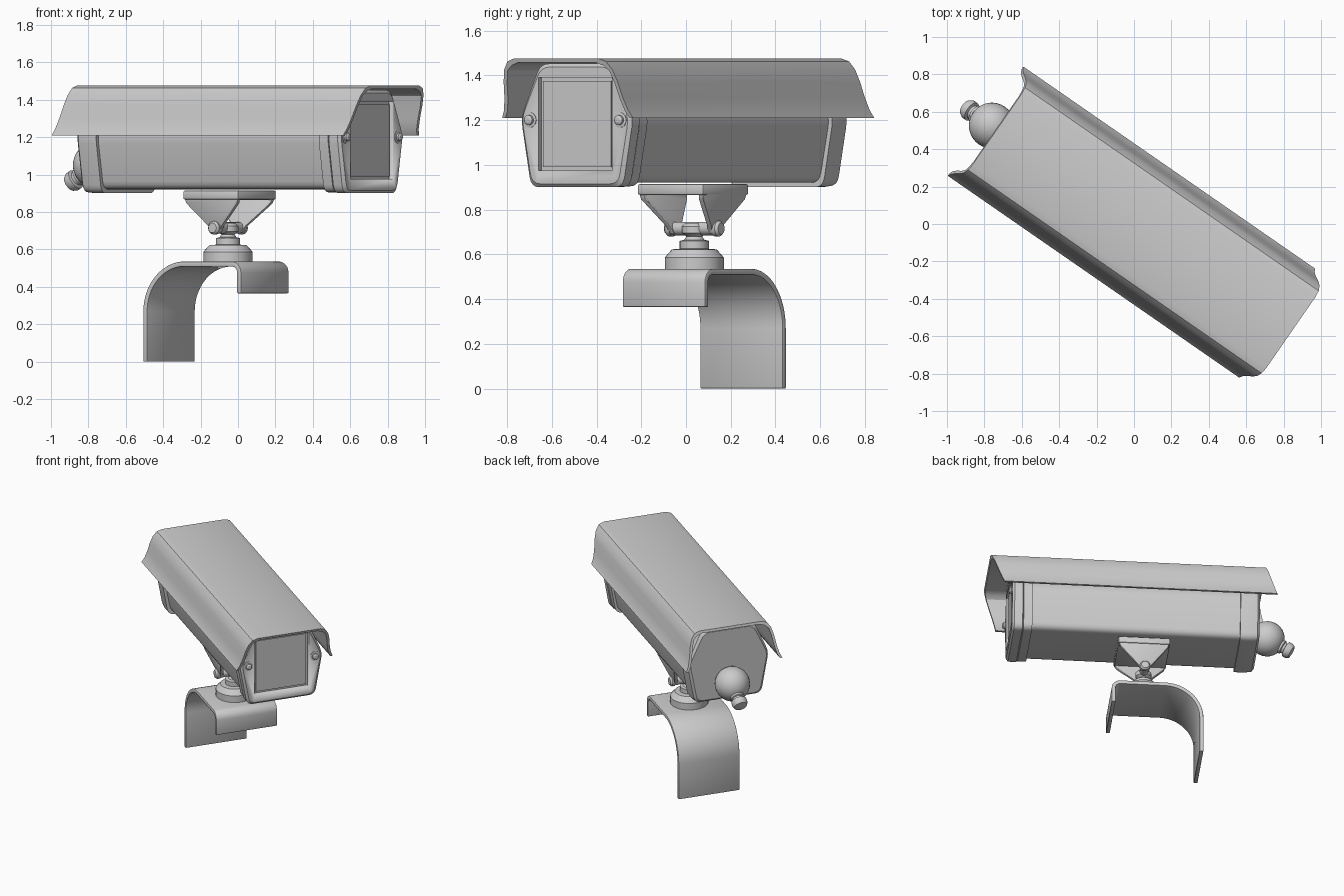
import bpy, bmesh, math
from mathutils import Matrix, Vector

if "Cube" in bpy.data.objects:
    bpy.data.objects.remove(bpy.data.objects["Cube"])

# Local frame: +x runs along the camera to the lens end; everything is turned at the end
TURN = Matrix.Rotation(math.radians(-34.7), 4, 'Z')


def finish(bm, name, bevel=0.0, segs=2, angle=30):
    """Turn a bmesh into a shaded object in its final direction."""
    bmesh.ops.recalc_face_normals(bm, faces=bm.faces[:])
    bm.transform(TURN)
    me = bpy.data.meshes.new(name)
    bm.to_mesh(me)
    bm.free()
    ob = bpy.data.objects.new(name, me)
    bpy.context.collection.objects.link(ob)
    bpy.ops.object.select_all(action='DESELECT')
    ob.select_set(True)
    bpy.context.view_layer.objects.active = ob
    if bevel:
        m = ob.modifiers.new("bevel", 'BEVEL')
        m.width, m.segments, m.limit_method = bevel, segs, 'ANGLE'
        m.angle_limit = math.radians(35)
        bpy.ops.object.modifier_apply(modifier=m.name)
    bpy.ops.object.shade_smooth_by_angle(angle=math.radians(angle))
    return ob


def loft(rings, name, **kw):
    """Skin closed rings of points and cap both ends."""
    bm = bmesh.new()
    vs = [[bm.verts.new(p) for p in r] for r in rings]
    n = len(rings[0])
    for a, b in zip(vs, vs[1:]):
        for i in range(n):
            j = (i + 1) % n
            bm.faces.new((a[i], a[j], b[j], b[i]))
    bm.faces.new(vs[0])
    bm.faces.new(vs[-1])
    return finish(bm, name, **kw)


def lathe(profile, base, axis, name, n=32, angle=30):
    """Spin (radius, height) pairs around an axis starting at base."""
    rot = Vector((0, 0, 1)).rotation_difference(Vector(axis)).to_matrix()
    rings = [[Vector(base) + rot @ Vector((r * math.cos(2 * math.pi * i / n),
                                           r * math.sin(2 * math.pi * i / n), h))
              for i in range(n)] for r, h in profile]
    return loft(rings, name, angle=angle)


def box(x0, x1, y0, y1, z0, z1, name, **kw):
    return loft([[(x, y0, z0), (x, y1, z0), (x, y1, z1), (x, y0, z1)] for x in (x0, x1)],
                name, **kw)


def rounded(pts, r, n=4):
    """Round the corners of a closed 2D polygon."""
    out = []
    for i, p in enumerate(pts):
        p, a, b = Vector(p), Vector(pts[i - 1]), Vector(pts[(i + 1) % len(pts)])
        s, e = p + (a - p).normalized() * r, p + (b - p).normalized() * r
        for k in range(n + 1):
            t = k / n
            out.append(s * (1 - t) ** 2 + p * 2 * t * (1 - t) + e * t * t)
    return out


def hexagon(d=0.0):
    """Six-sided housing section, shrunk by d."""
    half = [(0.25 - d, 0.9 + d), (0.305 - d, 1.21), (0.2 - d, 1.452 - d)]
    return rounded(half + [(-y, z) for y, z in reversed(half)], 0.045)


def housing(stations, name):
    return loft([[(x, p.x, p.y) for p in hexagon(d)] for x, d in stations], name)


# Housing body and end caps
housing([(-0.73, 0.02), (0.75, 0.02)], "camera_body")
housing([(-0.85, 0.02), (-0.835, 0.005), (-0.78, 0.0), (-0.715, 0.0)], "rear_cap")
housing([(0.73, 0.004), (0.79, 0.004)], "front_collar")
bezel = housing([(0.788, 0.012), (0.798, 0.0), (0.855, 0.0), (0.87, 0.015)], "front_bezel")

# Recessed window cut into the bezel
cutter = box(0.845, 0.95, -0.2, 0.2, 0.975, 1.39, "window_cutter")
cutter.hide_render = True
cut = bezel.modifiers.new("window", 'BOOLEAN')
cut.object, cut.solver = cutter, 'EXACT'
bpy.context.view_layer.objects.active = bezel
bpy.ops.object.modifier_apply(modifier=cut.name)
bpy.data.objects.remove(cutter)
box(0.83, 0.857, -0.185, 0.185, 0.99, 1.375, "window_glass")

# Bezel screws
for s in (-1, 1):
    lathe([(0.034, 0), (0.034, 0.008), (0.022, 0.01), (0.022, 0.022), (0.012, 0.028)],
          (0.865, s * 0.245, 1.2), (1, 0, 0), "bezel_screw", n=16)

# Sun hood: flared section with raked ends
half = [(0.355, 1.21), (0.337, 1.245), (0.322, 1.30), (0.31, 1.37),
        (0.294, 1.425), (0.268, 1.462), (0.23, 1.475)]
inner = [(y - 0.018, z - (0.018 if z > 1.44 else 0.004 if z > 1.22 else 0)) for y, z in half]
outer = half + [(-y, z) for y, z in reversed(half)]
inner = [(-y, z) for y, z in inner] + [(y, z) for y, z in reversed(inner)]


def rake(x_low, x_high, z):
    return x_low + (x_high - x_low) * ((z - 1.21) / 0.265)


bm = bmesh.new()
ends = []
for lo, hi in ((-0.965, -0.89), (0.93, 1.02)):
    ends.append([bm.verts.new((rake(lo, hi, z), y, z)) for y, z in outer + inner])
n = len(outer)
for i in range(2 * n):
    j = (i + 1) % (2 * n)
    bm.faces.new((ends[0][i], ends[0][j], ends[1][j], ends[1][i]))
for e in ends:
    for i in range(n - 1):
        bm.faces.new((e[i], e[i + 1], e[2 * n - 2 - i], e[2 * n - 1 - i]))
finish(bm, "sun_hood")

# Rear cable ball and gland, tilted down and back
ball = Vector((-0.925, 0, 1.05))
lathe([(0.122 * math.sin(math.pi * k / 16) + 0.0005, -0.122 * math.cos(math.pi * k / 16))
       for k in range(17)], ball, (-1, 0, 0), "rear_ball", angle=60)
lathe([(0.05, 0.08), (0.05, 0.125), (0.04, 0.13), (0.04, 0.145), (0.055, 0.15),
       (0.055, 0.175), (0.045, 0.195), (0.025, 0.2)],
      ball, Vector((-0.86, 0, -0.5)).normalized(), "cable_gland", n=24)

# Mount plate under the body with two tapering cheeks
PX = -0.065
box(PX - 0.17, PX + 0.19, -0.18, 0.18, 0.865, 0.915, "mount_plate", bevel=0.01)
for s in (-1, 1):
    cheek = [(-0.165, 0.875, 0.175), (0.185, 0.875, 0.175), (0.175, 0.845, 0.17),
             (0.045, 0.725, 0.125), (0.025, 0.69, 0.115), (-0.025, 0.69, 0.115),
             (-0.045, 0.725, 0.125), (-0.155, 0.845, 0.17)]
    loft([[(PX + x, s * (y - d), z) for x, z, y in cheek] for d in (0, 0.025)],
         "mount_cheek", bevel=0.005)
    lathe([(0.036, 0), (0.036, 0.02), (0.026, 0.032)], (PX, s * 0.115, 0.715),
          (0, s, 0), "pivot_bolt", n=16)

# Pivot bar, swivel post and base
lathe([(0.03, 0), (0.03, 0.24)], (PX, -0.12, 0.715), (0, 1, 0), "pivot_bar", n=20)
lathe([(0.132, 0.53), (0.132, 0.585), (0.12, 0.6), (0.1, 0.622), (0.065, 0.625),
       (0.065, 0.66), (0.045, 0.665), (0.035, 0.68), (0.055, 0.695), (0.055, 0.725),
       (0.04, 0.74)], (PX, 0, 0), (0, 0, 1), "swivel_base")

# Bent strap bracket: short lip, flat top, wide curve and long leg
T = 0.027


def strap(d):
    def arc(cx, cz, r, a0, a1, k):
        return [(cx + r * math.cos(math.radians(a0 + (a1 - a0) * i / k)),
                 cz + r * math.sin(math.radians(a0 + (a1 - a0) * i / k))) for i in range(k + 1)]
    return ([(0.175 - d, 0.365)] + arc(0.115, 0.475, 0.06 - d, 0, 90, 6)
            + arc(-0.195, 0.268, 0.267 - d, 90, 180, 16) + [(-0.462 + d, 0.0)])


out, inn = strap(0), strap(T)
bm = bmesh.new()
sides = [[[bm.verts.new((x, y, z)) for x, z in c] for c in (out, inn)] for y in (-0.225, 0.225)]
(oa, ia), (ob_, ib) = sides
for i in range(len(out) - 1):
    for a, b in ((oa, ob_), (ib, ia), (ia, oa), (ob_, ib)):
        bm.faces.new((a[i], a[i + 1], b[i + 1], b[i]))
for i in (0, -1):
    bm.faces.new((oa[i], ob_[i], ib[i], ia[i]))
finish(bm, "strap_bracket", bevel=0.005)
